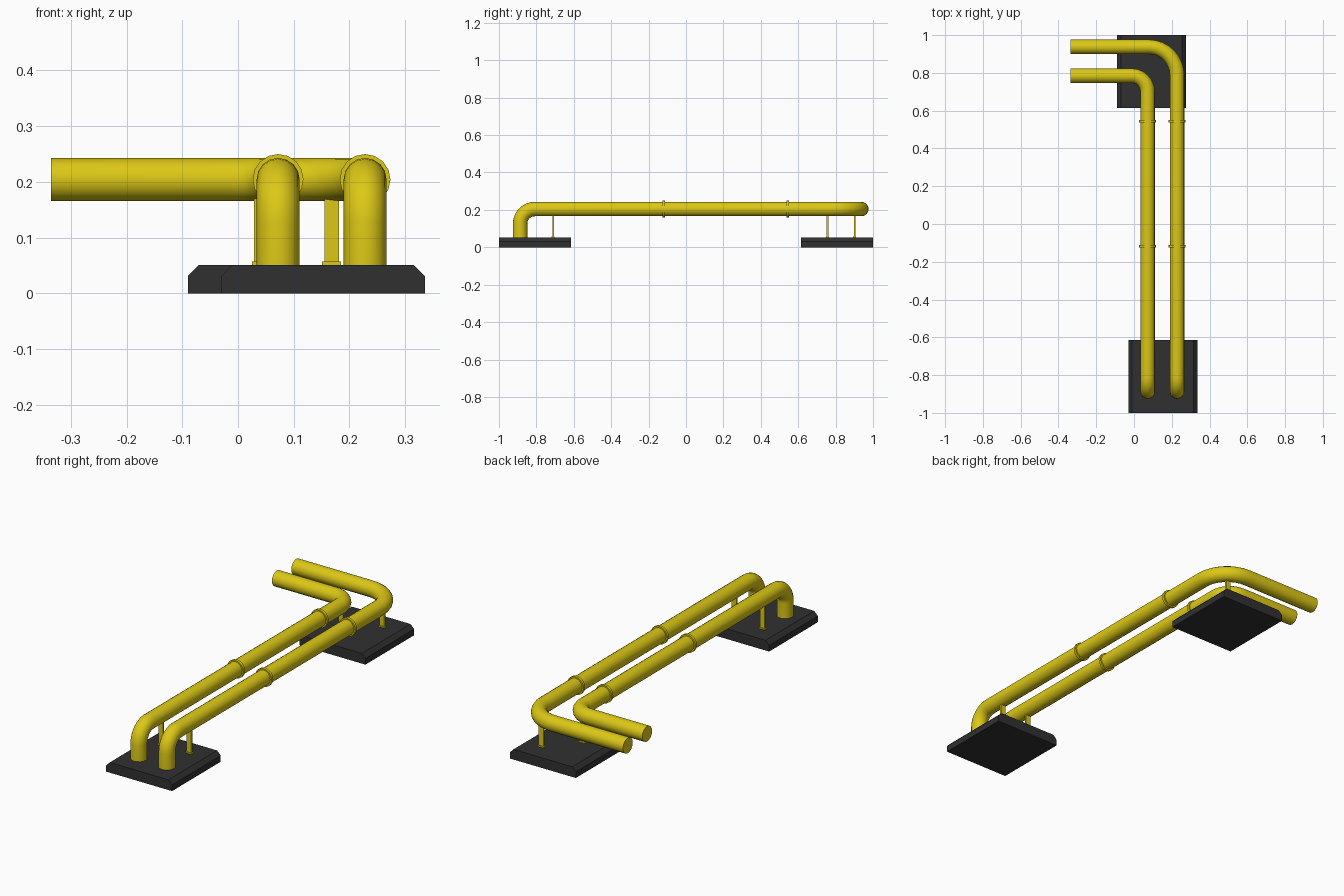
import bpy, bmesh, math
from mathutils import Vector

if "Cube" in bpy.data.objects:
    bpy.data.objects.remove(bpy.data.objects["Cube"])


def material(name, rgb):
    m = bpy.data.materials.new(name)
    m.diffuse_color = (*rgb, 1)
    m.use_nodes = True
    m.node_tree.nodes["Principled BSDF"].inputs["Base Color"].default_value = m.diffuse_color
    return m


YELLOW = material("yellow_paint", (0.72, 0.58, 0.008))
DARK = material("dark_base", (0.03, 0.03, 0.03))
R, Z = 0.0385, 0.2045


def select(obj):
    bpy.ops.object.select_all(action='DESELECT')
    obj.select_set(True)
    bpy.context.view_layer.objects.active = obj


def fillet(a, corner, b, radius, steps=8):
    """Points of a right-angle bend round a corner."""
    a, c, b = Vector(a), Vector(corner), Vector(b)
    u, v = (a - c).normalized(), (b - c).normalized()
    centre = c + (u + v) * radius
    return [centre - v * radius * math.cos(t) - u * radius * math.sin(t)
            for t in (math.pi / 2 * i / steps for i in range(steps + 1))]


def pipe(name, path):
    cu = bpy.data.curves.new(name, 'CURVE')
    cu.dimensions = '3D'
    cu.bevel_depth, cu.bevel_resolution, cu.use_fill_caps = R, 6, True
    sp = cu.splines.new('POLY')
    sp.points.add(len(path) - 1)
    for p, co in zip(sp.points, path):
        p.co = (*co, 1)
    obj = bpy.data.objects.new(name, cu)
    bpy.context.collection.objects.link(obj)
    select(obj)
    bpy.ops.object.convert(target='MESH')
    obj = bpy.context.object
    obj.data.materials.clear()
    obj.data.materials.append(YELLOW)
    bpy.ops.object.shade_smooth_by_angle(angle=math.radians(40))


def box(name, centre, size):
    bpy.ops.mesh.primitive_cube_add(size=1, location=centre)
    o = bpy.context.object
    o.name, o.scale = name, size
    o.data.materials.append(YELLOW)


def base(name, x, y):
    """Slab with its two long upper edges chamfered."""
    w, d, h = 0.1825, 0.1925, 0.051
    profile = [(-w, 0), (w, 0), (w, 0.031), (w - 0.02, h), (-w + 0.02, h), (-w, 0.031)]
    bm = bmesh.new()
    face = bm.faces.new([bm.verts.new((x + px, y - d, pz)) for px, pz in profile])
    ext = bmesh.ops.extrude_face_region(bm, geom=[face])
    verts = [g for g in ext["geom"] if isinstance(g, bmesh.types.BMVert)]
    bmesh.ops.translate(bm, verts=verts, vec=(0, 2 * d, 0))
    bmesh.ops.recalc_face_normals(bm, faces=bm.faces)
    me = bpy.data.meshes.new(name)
    bm.to_mesh(me)
    bm.free()
    me.materials.append(DARK)
    bpy.context.collection.objects.link(bpy.data.objects.new(name, me))


# Base slabs
base("front_base", 0.1525, -0.8075)
base("back_base", 0.0925, 0.8075)

# Pipes: rise from the front slab, run back, turn left
for side, x, y_end, bend in (("inner", 0.072, 0.785, 0.085), ("outer", 0.228, 0.938, 0.15)):
    foot, rise = (x, -0.887, 0.045), (x, -0.887, Z)
    turn, end = (x, y_end, Z), (-0.335, y_end, Z)
    pipe(side + "_pipe", [Vector(foot)] + fillet(foot, rise, turn, 0.078)
         + fillet(rise, turn, end, bend) + [Vector(end)])
    # Joint collars
    for i, y in enumerate((-0.118, 0.543)):
        bpy.ops.mesh.primitive_cylinder_add(vertices=16, radius=0.0455, depth=0.013,
                                            location=(x, y, Z), rotation=(math.pi / 2, 0, 0))
        o = bpy.context.object
        o.name = f"{side}_collar_{i + 1}"
        o.data.materials.append(YELLOW)
        bpy.ops.object.shade_smooth_by_angle(angle=math.radians(40))

# Support posts with foot plates
for i, (x, y) in enumerate(((0.072, -0.71), (0.228, -0.71), (0.042, 0.757), (0.168, 0.902))):
    box(f"support_post_{i + 1}", (x, y, 0.11), (0.026, 0.009, 0.125))
    box(f"support_foot_{i + 1}", (x, y, 0.053), (0.034, 0.016, 0.008))
